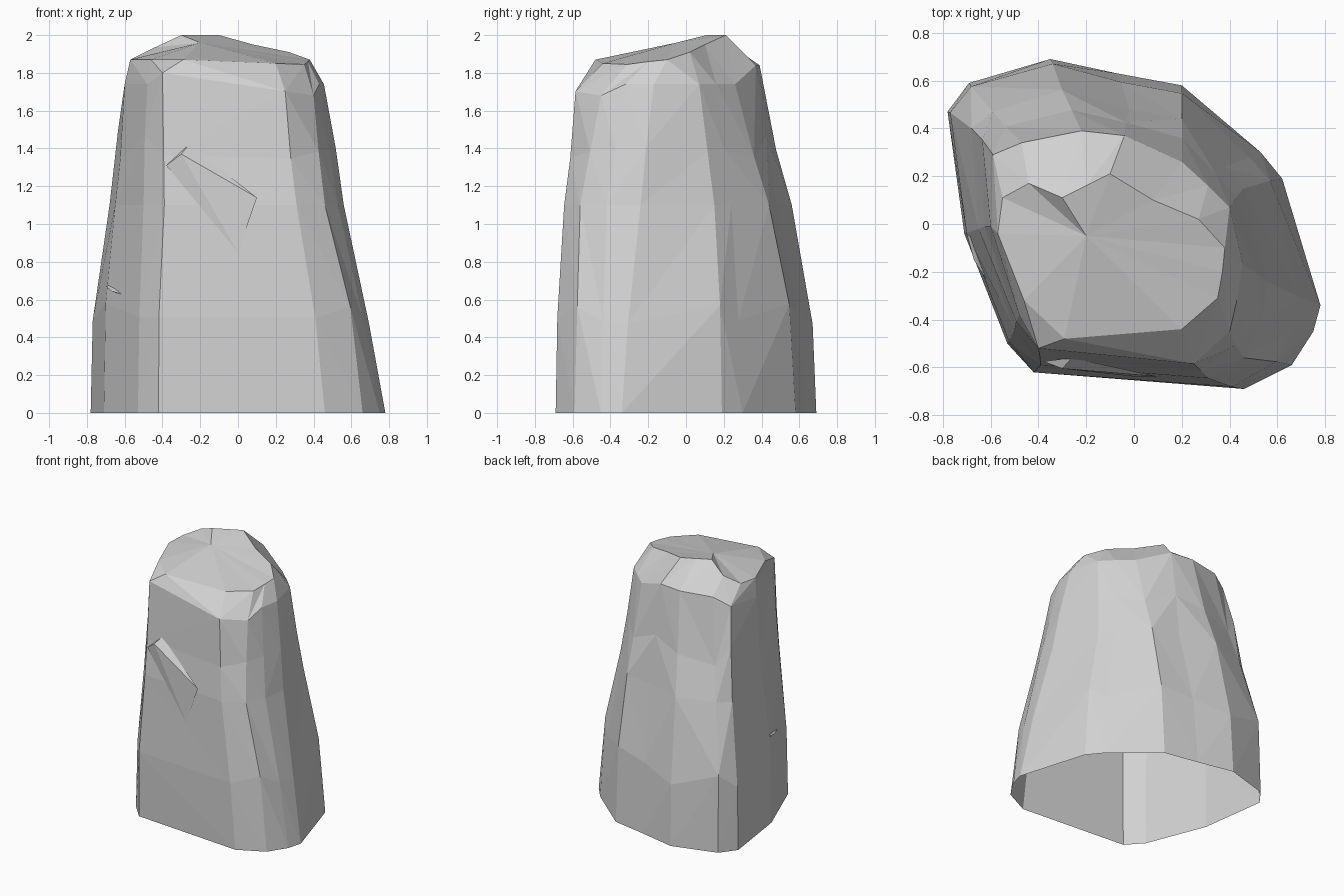
import bpy
import bmesh
import random
from mathutils import Vector

random.seed(4)

default_cube = bpy.data.objects.get("Cube")
if default_cube:
    bpy.data.objects.remove(default_cube, do_unlink=True)

# Single stone colour
stone = bpy.data.materials.new("stone_grey")
stone.use_nodes = True
colour = (0.64, 0.64, 0.64, 1)
stone.diffuse_color = colour
stone.node_tree.nodes["Principled BSDF"].inputs["Base Color"].default_value = colour


def make_object(name, bm):
    """Store a bmesh as a flat shaded stone object."""
    bmesh.ops.recalc_face_normals(bm, faces=bm.faces)
    mesh = bpy.data.meshes.new(name)
    bm.to_mesh(mesh)
    bm.free()
    mesh.materials.append(stone)
    obj = bpy.data.objects.new(name, mesh)
    bpy.context.collection.objects.link(obj)
    return obj


def level(outline, height):
    """Place a flat outline at one height."""
    return [Vector((x, y, height)) for x, y in outline]


def between(lower, upper, factor, lean, height):
    """Blend two rings, more strongly towards +x, and roughen the result."""
    ring = []
    for a, b in zip(lower, upper):
        p = a.lerp(b, factor + lean * a.x)
        p.x += random.uniform(-.006, .006)
        p.y += random.uniform(-.006, .006)
        p.z = height + random.uniform(-.08, .08)
        ring.append(p)
    return ring


# Outlines run anticlockwise from the front corner at -x
foot = level([(-.42, -.62), (.46, -.69), (.66, -.59), (.75, -.45), (.78, -.34),
              (.62, .19), (.53, .3), (.2, .58), (-.07, .63), (-.35, .69),
              (-.69, .59), (-.78, .47), (-.71, -.04), (-.53, -.5)], 0)
waist = level([(-.39, -.59), (.31, -.645), (.46, -.56), (.53, -.42), (.56, -.24),
               (.46, .15), (.38, .24), (.2, .44), (-.02, .48), (-.3, .56),
               (-.59, .47), (-.68, .4), (-.65, -.02), (-.5, -.44)], 1.1)
shoulder = level([(-.4, -.52), (.25, -.585), (.4, -.45), (.43, -.32), (.455, -.17),
                  (.4, .07), (.31, .16), (.2, .26), (-.04, .37), (-.22, .39),
                  (-.47, .34), (-.59, .29), (-.6, -.01), (-.48, -.38)], 1.74)
rim = [Vector(p) for p in (
    (-.29, -.48, 1.87), (.2, -.44, 1.85), (.35, -.31, 1.845), (.37, -.2, 1.86),
    (.38, -.1, 1.87), (.27, .02, 1.91), (.08, .1, 1.95), (-.1, .21, 2),
    (-.2, .16, 2), (-.3, .11, 2), (-.44, .17, 1.935), (-.55, .11, 1.88),
    (-.57, -.04, 1.87), (-.46, -.32, 1.87))]

# The shoulder rises at the back and sinks at the front towards +x
for p in shoulder:
    if p.y > .28 and p.x < .1:
        p.z += .1 if p.x > -.5 else .04
    elif p.y < -.4:
        p.z -= .15 * p.x

rings = [foot, between(foot, waist, .22, .2, .52), waist,
         between(waist, shoulder, .47, 0, 1.42), shoulder, rim]

# Boulder: lofted shell, open underneath, with a faceted cap
bm = bmesh.new()
loops = [[bm.verts.new(p) for p in ring] for ring in rings]
count = len(foot)
for low, high in zip(loops, loops[1:]):
    for i in range(count):
        j = (i + 1) % count
        a, b, c, d = low[i], low[j], high[j], high[i]
        # Split each panel along the diagonal that bulges outwards
        middle = (a.co + b.co + c.co + d.co) / 4
        outward = Vector((middle.x, middle.y, 0))
        if outward.dot(a.co + c.co - b.co - d.co) > 0:
            triangles = (a, b, c), (a, c, d)
        else:
            triangles = (a, b, d), (b, c, d)
        for triangle in triangles:
            bm.faces.new(triangle)
crown = bm.verts.new((-.2, -.05, 1.96))
for i in range(count):
    bm.faces.new((loops[-1][i], loops[-1][(i + 1) % count], crown))
make_object("boulder", bm)


# Chips: slim wedges standing out of the rock face
def make_chip(name, points):
    bm = bmesh.new()
    for p in points:
        bm.verts.new(p)
    bmesh.ops.convex_hull(bm, input=bm.verts)
    make_object(name, bm)


make_chip("front_ledge", [(-.38, -.575, 1.31), (-.3, -.605, 1.37), (.1, -.638, 1.14),
                          (-.26, -.56, 1.42), (0, -.638, .85)])
make_chip("side_ledge", [(-.7, -.04, .67), (-.62, -.23, .63), (-.67, -.15, .645),
                         (-.6, -.15, .62), (-.63, -.1, .69)])
